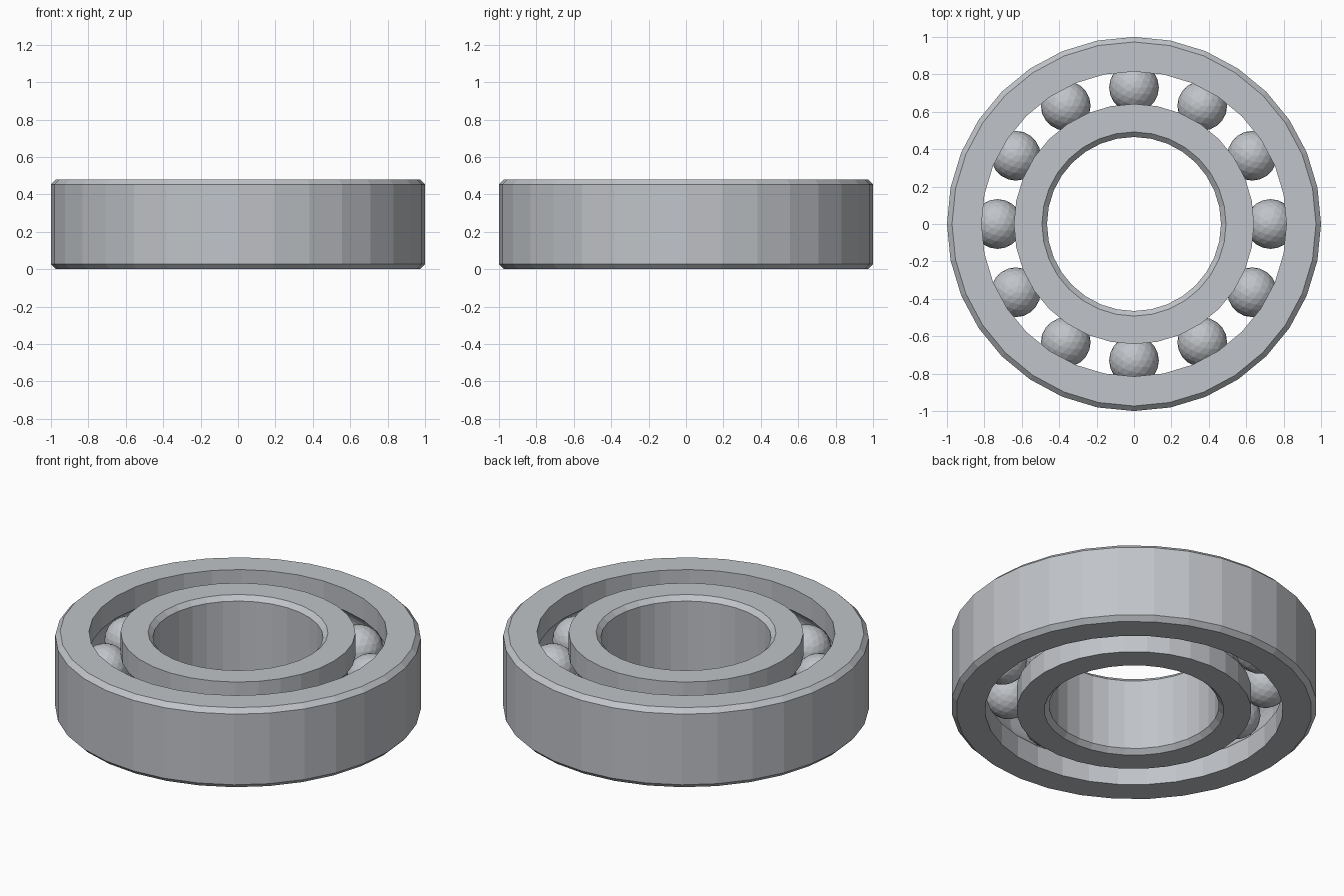
import bpy
import bmesh
from math import sin, cos, pi, asin

cube = bpy.data.objects.get("Cube")
if cube:
    bpy.data.objects.remove(cube)

HEIGHT, MID = 0.48, 0.24
CHAMFER = 0.027
PITCH, BALL_R, GROOVE_R = 0.73, 0.133, 0.137
SEGMENTS, BALLS, GROOVE_STEPS = 32, 12, 8

steel = bpy.data.materials.new("steel grey")
steel.use_nodes = True
colour = (0.53, 0.55, 0.58, 1)
steel.diffuse_color = colour
steel.node_tree.nodes["Principled BSDF"].inputs["Base Color"].default_value = colour


def finish(name, bm):
    mesh = bpy.data.meshes.new(name)
    bmesh.ops.recalc_face_normals(bm, faces=bm.faces)
    bm.to_mesh(mesh)
    bm.free()
    mesh.materials.append(steel)
    obj = bpy.data.objects.new(name, mesh)
    bpy.context.collection.objects.link(obj)
    return obj


def ring(name, plain_r, race_r):
    """Lathe a ring: chamfered plain wall on one side, ball groove on the other."""
    side = 1 if race_r > PITCH else -1
    edge_r = plain_r - side * CHAMFER
    profile = [(race_r, 0), (edge_r, 0), (plain_r, CHAMFER),
               (plain_r, HEIGHT - CHAMFER), (edge_r, HEIGHT), (race_r, HEIGHT)]
    # Groove arc, from the top lip down to the bottom lip
    half = pi / 2 - asin(abs(race_r - PITCH) / GROOVE_R)
    for i in range(GROOVE_STEPS + 1):
        a = half * (1 - 2 * i / GROOVE_STEPS)
        profile.append((PITCH + side * GROOVE_R * cos(a), MID + GROOVE_R * sin(a)))

    bm = bmesh.new()
    loops = []
    for s in range(SEGMENTS):
        t = 2 * pi * s / SEGMENTS
        loops.append([bm.verts.new((r * cos(t), r * sin(t), z)) for r, z in profile])
    n = len(profile)
    for s in range(SEGMENTS):
        a, b = loops[s], loops[(s + 1) % SEGMENTS]
        for i in range(n):
            j = (i + 1) % n
            bm.faces.new((a[i], b[i], b[j], a[j]))
    return finish(name, bm)


# Races
ring("outer_ring", 1.0, 0.815)
ring("inner_ring", 0.465, 0.642)

# Balls
for k in range(BALLS):
    bm = bmesh.new()
    bmesh.ops.create_icosphere(bm, subdivisions=3, radius=BALL_R)
    ball = finish(f"ball_{k + 1}", bm)
    t = 2 * pi * k / BALLS
    ball.location = (PITCH * cos(t), PITCH * sin(t), MID)
